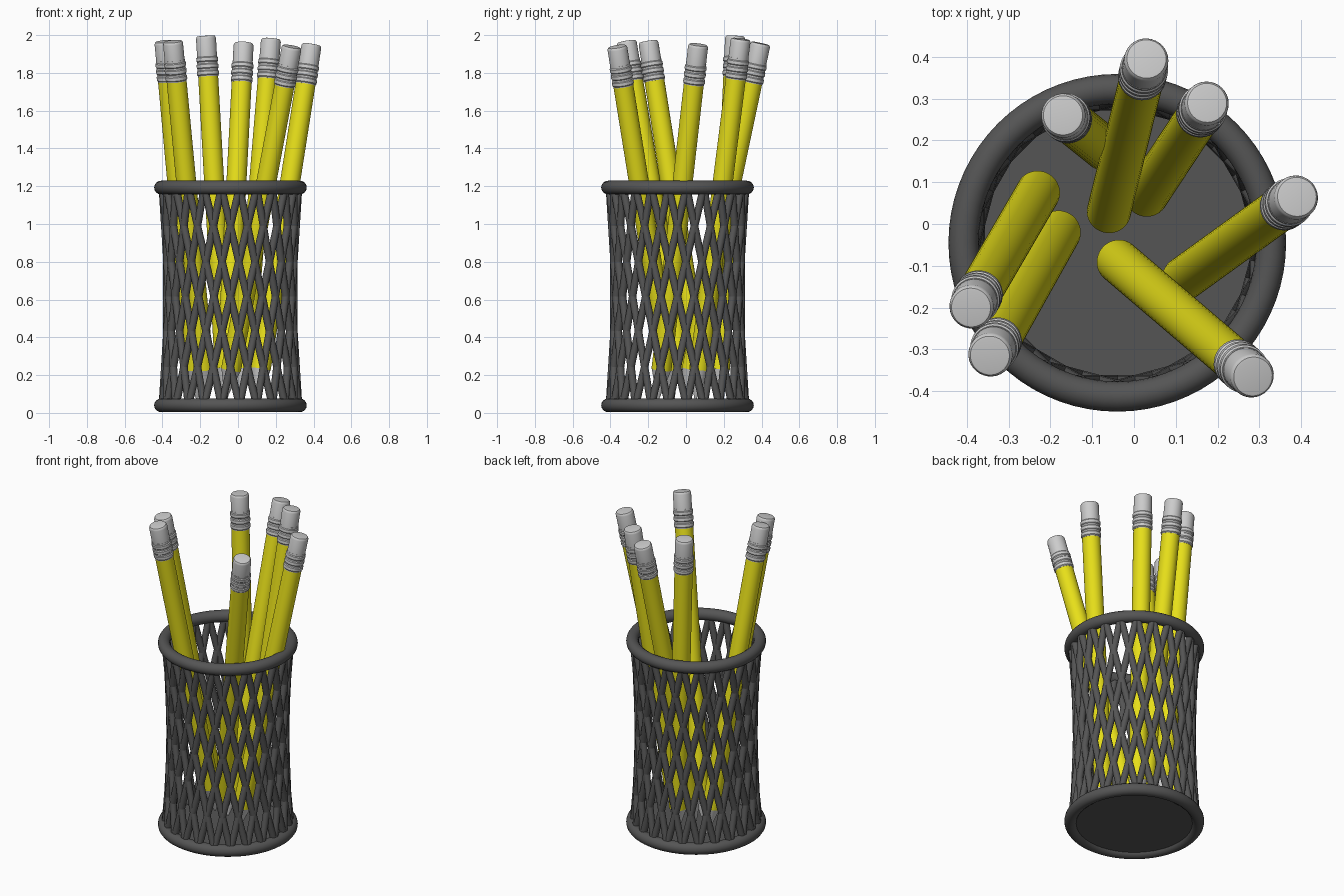
import bpy, bmesh, math
from mathutils import Vector, Matrix

if "Cube" in bpy.data.objects:
    bpy.data.objects.remove(bpy.data.objects["Cube"])

CX, CY = -0.04, -0.045      # cup axis
Z0, Z1 = 0.04, 1.193        # ring heights


def material(name, col):
    m = bpy.data.materials.new(name)
    m.diffuse_color = (*col, 1)
    m.use_nodes = True
    m.node_tree.nodes["Principled BSDF"].inputs["Base Color"].default_value = m.diffuse_color
    return m


YELLOW = material("yellow_paint", (0.80, 0.74, 0.01))
DARK = material("dark_metal", (0.09, 0.09, 0.09))


def finish(bm, name, mat=None, matrix=None, angle=35):
    bmesh.ops.recalc_face_normals(bm, faces=bm.faces)
    me = bpy.data.meshes.new(name)
    bm.to_mesh(me)
    bm.free()
    ob = bpy.data.objects.new(name, me)
    bpy.context.collection.objects.link(ob)
    if mat:
        me.materials.append(mat)
    if matrix:
        ob.matrix_world = matrix
    bpy.ops.object.select_all(action='DESELECT')
    ob.select_set(True)
    bpy.context.view_layer.objects.active = ob
    bpy.ops.object.shade_smooth_by_angle(angle=math.radians(angle))
    return ob


def lathe(name, profile, mat=None, matrix=None, n=32, closed=False):
    """Revolve (radius, z) points around z; open ends are capped."""
    bm = bmesh.new()
    rings = []
    for r, z in profile:
        rings.append([bm.verts.new((r * math.cos(2 * math.pi * i / n),
                                    r * math.sin(2 * math.pi * i / n), z)) for i in range(n)])
    pairs = list(zip(rings, rings[1:]))
    if closed:
        pairs.append((rings[-1], rings[0]))
    for a, b in pairs:
        for i in range(n):
            j = (i + 1) % n
            bm.faces.new((a[i], a[j], b[j], b[i]))
    if not closed:
        bm.faces.new(rings[0])
        bm.faces.new(rings[-1])
    return finish(bm, name, mat, matrix)


# cup: rims and floor
at_cup = Matrix.Translation((CX, CY, 0))
for name, z in (("bottom_rim", Z0), ("top_rim", Z1)):
    tube = [(0.368 + 0.036 * math.cos(k * math.pi / 8),
             z + 0.036 * math.sin(k * math.pi / 8)) for k in range(16)]
    lathe(name, tube, DARK, at_cup, 72, closed=True)
lathe("cup_floor", [(0.366, 0.025), (0.366, 0.05)], DARK, at_cup, 72)

# cup: straight rods leaning both ways
N, R = 24, 0.364
step = 2 * math.pi / N
bm = bmesh.new()
for i in range(N):
    for s in (-1, 1):
        a = (i + 0.5) * step
        b = a + s * 3 * step
        p = Vector((R * math.cos(a), R * math.sin(a), Z0))
        q = Vector((R * math.cos(b), R * math.sin(b), Z1))
        d = q - p
        m = Matrix.Translation((p + q) / 2) @ d.to_track_quat('Z', 'Y').to_matrix().to_4x4()
        bmesh.ops.create_cone(bm, cap_ends=True, segments=12, radius1=0.02, radius2=0.02,
                              depth=d.length, matrix=m)
finish(bm, "lattice_rods", DARK, at_cup)

# pencils: eraser top centre, then xy of the lower end of the painted body
pencils = [
    ((0.03, 0.395, 1.957), (-0.06, 0.03)),
    ((0.175, 0.29, 1.98), (0.03, 0.07)),
    ((-0.17, 0.26, 1.995), (-0.07, 0.18)),
    ((0.39, 0.065, 1.95), (0.12, -0.13)),
    ((0.285, -0.365, 1.94), (-0.037, -0.09)),
    ((-0.39, -0.20, 1.967), (-0.23, 0.075)),
    ((-0.345, -0.315, 1.967), (-0.18, -0.02)),
]
for k, (top, low) in enumerate(pencils, 1):
    t, b = Vector(top), Vector((*low, 0.23))
    L = (t - b).length
    mtx = Matrix.Translation(b) @ (t - b).to_track_quat('Z', 'Y').to_matrix().to_4x4()
    lathe(f"pencil_{k}_body", [(0.053, 0), (0.053, L - 0.2)], YELLOW, mtx)
    lathe(f"pencil_{k}_tip", [(0.004, -0.165), (0.052, 0)], None, mtx)
    # ferrule with three raised bands
    f = [(0.054, L - 0.215)]
    for j in range(3):
        z = L - 0.21 + j * 0.036
        f += [(0.054, z), (0.058, z + 0.005), (0.058, z + 0.022), (0.054, z + 0.027)]
    f.append((0.054, L - 0.1))
    lathe(f"pencil_{k}_ferrule", f, None, mtx)
    lathe(f"pencil_{k}_eraser", [(0.053, L - 0.11), (0.053, L - 0.014), (0.051, L - 0.006),
                                 (0.047, L - 0.001), (0.041, L)], None, mtx)
